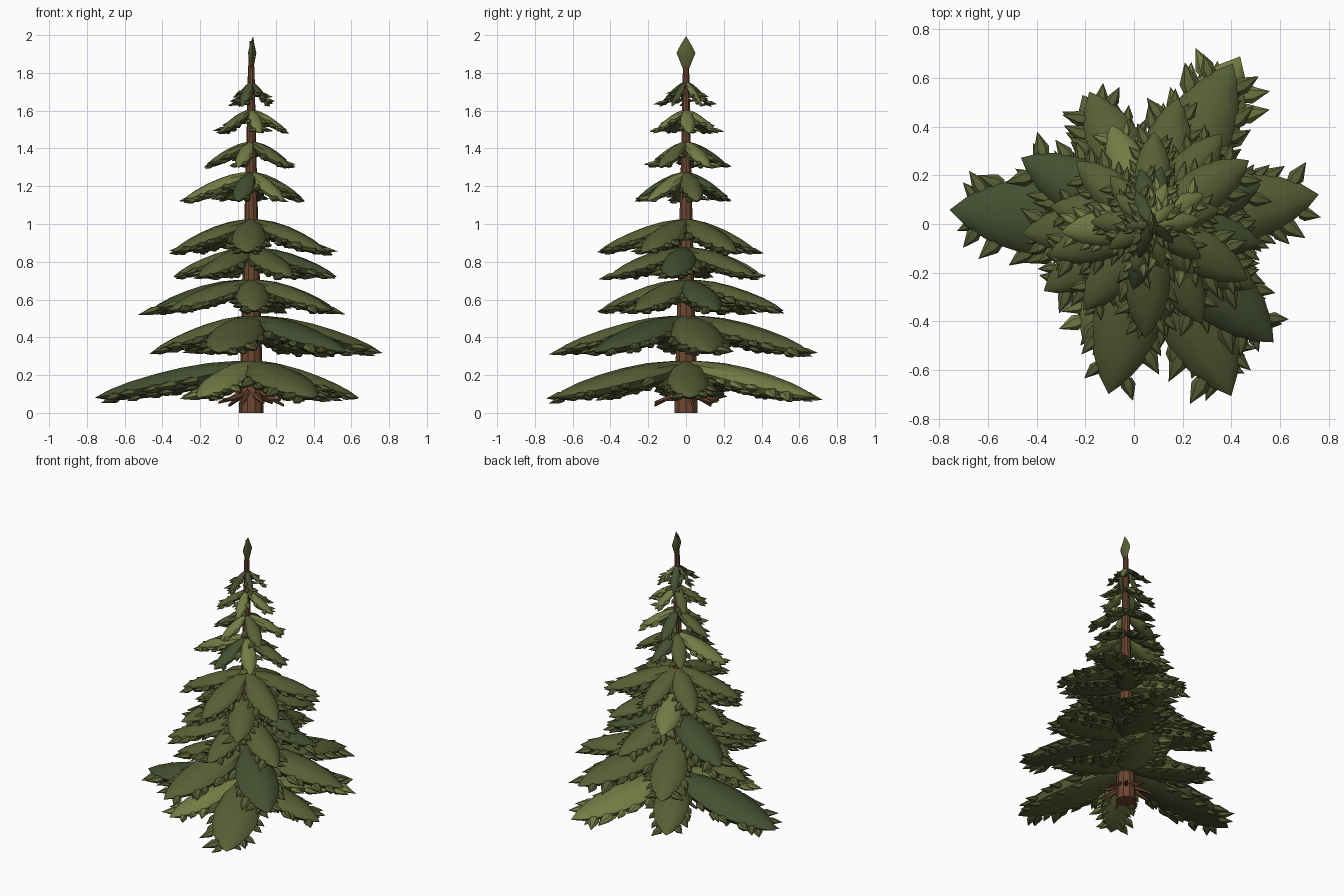
import bpy, bmesh, math, random
from mathutils import Vector

if "Cube" in bpy.data.objects:
    bpy.data.objects.remove(bpy.data.objects["Cube"])

random.seed(11)
CX = 0.07  # trunk axis is slightly off centre


def material(name, rgb):
    m = bpy.data.materials.new(name)
    m.diffuse_color = (*rgb, 1)
    m.use_nodes = True
    m.node_tree.nodes["Principled BSDF"].inputs["Base Color"].default_value = m.diffuse_color
    return m


BARK = material("bark", (0.15, 0.062, 0.03))
GREENS = [material("green_dark", (0.06, 0.078, 0.03)),
          material("green_mid", (0.095, 0.115, 0.036)),
          material("green_light", (0.17, 0.20, 0.06))]


def finish(bm, name, mats, angle=35):
    bmesh.ops.recalc_face_normals(bm, faces=bm.faces)
    me = bpy.data.meshes.new(name)
    bm.to_mesh(me)
    bm.free()
    for m in mats:
        me.materials.append(m)
    for p in me.polygons:
        p.use_smooth = True
    me.set_sharp_from_angle(angle=math.radians(angle))
    ob = bpy.data.objects.new(name, me)
    bpy.context.collection.objects.link(ob)
    return ob


def skin(bm, rings, mat=0, tip=None):
    """Join rings of points, cap the start, close the end on a tip or a cap."""
    vs = [[bm.verts.new(p) for p in r] for r in rings]
    n = len(vs[0])
    faces = [bm.faces.new(vs[0])]
    for a, b in zip(vs, vs[1:]):
        faces += [bm.faces.new((a[i], a[(i + 1) % n], b[(i + 1) % n], b[i])) for i in range(n)]
    if tip is None:
        faces.append(bm.faces.new(vs[-1]))
    else:
        t = bm.verts.new(tip)
        faces += [bm.faces.new((vs[-1][i], vs[-1][(i + 1) % n], t)) for i in range(n)]
    for f in faces:
        f.material_index = mat


# (distance along, width, height) of a bough and of a tuft
BOUGH = [(0, .30, .45), (.12, .55, .72), (.27, .85, .95), (.45, 1, 1),
         (.62, .97, .9), (.78, .76, .7), (.91, .40, .4)]
TUFT = [(0, .75, .75), (.3, 1, 1)]


def blade(bm, base, yaw, length, half_w, half_h, drop, mat, stations, sides):
    """Pointed, plump, drooping leaf; returns a function giving points on its lower half."""
    d = Vector((math.cos(yaw), math.sin(yaw), 0))
    s = Vector((-d.y, d.x, 0))
    up = Vector((0, 0, 1))

    def centre(t):
        return base + d * length * t - up * drop * (0.85 * t + 0.15 * t * t)

    def ring_point(t, w, h, a):
        z = math.sin(a) * h * (1 if math.sin(a) > 0 else 1.2)
        return centre(t) + s * half_w * w * math.cos(a) + up * half_h * (z - .15 * w * math.cos(a) ** 2)

    skin(bm, [[ring_point(t, w, h, math.tau * i / sides) for i in range(sides)]
              for t, w, h in stations], mat, centre(1))

    def surface(t, a):
        for (t0, w0, h0), (t1, w1, h1) in zip(stations, stations[1:] + [(1, 0, 0)]):
            if t0 <= t <= t1:
                k = (t - t0) / (t1 - t0)
                return ring_point(t, (w0 + (w1 - w0) * k) * .9, (h0 + (h1 - h0) * k) * .9, a)
    return surface


def bough(bm, z, z_tip, deg, length):
    """One large bough with small pointed tufts along its rim and underside."""
    yaw = math.radians(deg)
    hh = 0.026 + 0.045 * length if length > .3 else 0.13 * length
    mat = random.choice((0, 1, 1, 1, 2))
    base = Vector((CX, 0, z - hh * 0.5))
    surface = blade(bm, base, yaw, length, 0.195 * length, hh,
                    base.z - z_tip, mat, BOUGH, 10)
    count = 5 if length > .5 else 4 if length > .3 else 2
    size = 0.04 + 0.085 * length
    for side in (1, -1):
        for k in range(count):
            for low, scale in ((12, 1), (50, .75)):
                t = 0.30 + 0.62 * (k + random.uniform(.2, .8)) / count
                a = math.radians(-low if side > 0 else 180 + low)
                turn = side * math.radians(random.uniform(20, 55))
                L = size * scale * random.uniform(.75, 1.2)
                blade(bm, surface(t, a), yaw + turn, L, L * .33, L * .2,
                      L * random.uniform(.1, .35), max(1, mat), TUFT, 6)


# Trunk
bm = bmesh.new()
profile = [(0, .065), (.1, .062), (.5, .052), (1, .037), (1.5, .024), (1.8, .018), (1.97, .008)]
skin(bm, [[(CX + r * math.cos(math.tau * i / 10), r * math.sin(math.tau * i / 10), z)
           for i in range(10)] for z, r in profile])
finish(bm, "trunk", [BARK])

# Bare twigs around the foot of the trunk
bm = bmesh.new()
for i in range(9):
    a = math.tau * i / 9 + 0.2
    d = Vector((math.cos(a), math.sin(a), 0))
    s = Vector((-d.y, d.x, 0))
    rings = []
    for r, z, w in ((.03, .125 - .02 * (i % 2), .016), (.11, .075, .014), (.175, .04 + .015 * (i % 3), .008)):
        c = Vector((CX, 0, z)) + d * r
        rings.append([c + s * w * math.cos(math.tau * k / 6)
                      + Vector((0, 0, w * math.sin(math.tau * k / 6))) for k in range(6)])
    skin(bm, rings)
finish(bm, "foot_twigs", [BARK])

# Boughs: top height, tip height, (direction in degrees, length) of each
tiers = [
    (.28, .08, [(2, .57), (62, .78), (118, .60), (176, .83), (240, .56), (295, .78)]),
    (.52, .32, [(10, .70), (63, .74), (115, .60), (184, .53), (256, .72), (316, .70)]),
    (.71, .54, [(20, .48), (78, .53), (153, .60), (212, .52), (272, .46), (328, .50)]),
    (.88, .72, [(350, .46), (52, .47), (112, .44), (170, .42), (232, .45), (297, .46)]),
    (1.03, .85, [(33, .48), (88, .38), (140, .40), (197, .44), (267, .47), (330, .46)]),
    (1.28, 1.12, [(12, .29), (80, .24), (130, .26), (185, .37), (255, .28), (310, .27)]),
    (1.44, 1.30, [(30, .25), (100, .23), (178, .25), (250, .21), (325, .25)]),
    (1.61, 1.48, [(5, .20), (70, .18), (140, .19), (210, .20), (285, .18)]),
    (1.76, 1.62, [(40, .13), (115, .15), (185, .11), (250, .15), (320, .12)]),
]
for n, (z, z_tip, boughs) in enumerate(tiers, 1):
    bm = bmesh.new()
    for deg, length in boughs:
        bough(bm, z, z_tip, deg, length)
    finish(bm, f"bough_tier_{n}", GREENS)

# Upright bud at the very top
bm = bmesh.new()
rings = [[(CX + .005 + x * w, y * w, z) for x, y in
          ((.022, 0), (.012, .035), (0, .05), (-.012, .035), (-.022, 0), (-.012, -.035), (0, -.05), (.012, -.035))]
         for z, w in ((1.80, .15), (1.85, .55), (1.905, 1), (1.95, .55))]
skin(bm, rings, 0, (CX + .01, 0, 1.995))
finish(bm, "top_bud", [GREENS[1]])
